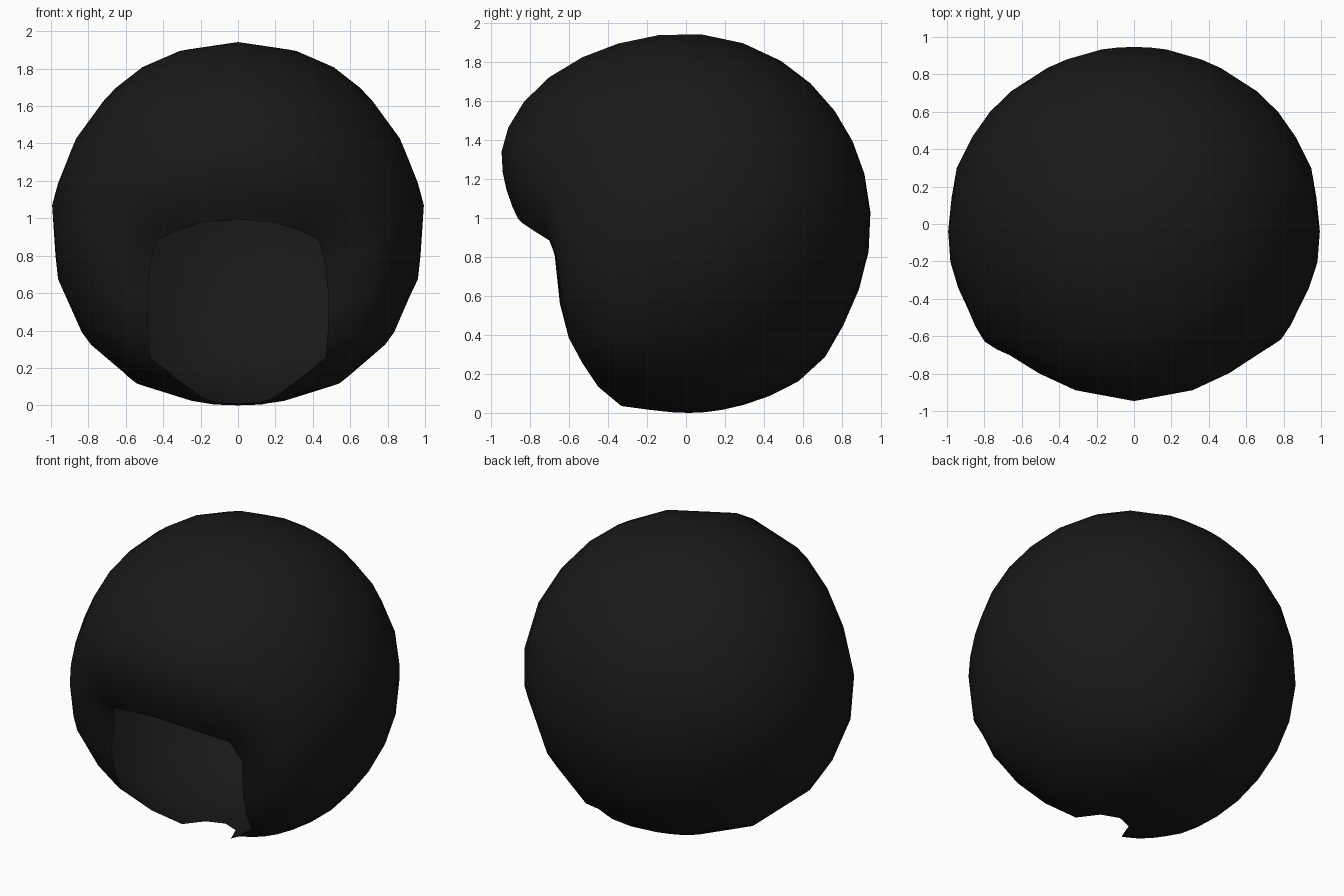
import bpy, bmesh, math
from mathutils import Vector

if "Cube" in bpy.data.objects:
    bpy.data.objects.remove(bpy.data.objects["Cube"])

CENTRE = Vector((0, 0, 0.97))
RADII = Vector((1.0, 0.95, 0.97))
POLE = Vector((0, 0.8, 0.6)).normalized()      # opposite the face opening

# right half of the face opening edge, from brow to nape
HALF = [(0, -.86, .99), (.2, -.84, .97), (.33, -.78, .93), (.43, -.70, .88), (.47, -.63, .74),
        (.485, -.64, .55), (.48, -.60, .38), (.47, -.53, .25), (.32, -.45, .13),
        (.18, -.33, .03), (.11, -.18, .01), (0, -.13, .005)]
rim = [Vector(p) for p in HALF]
rim += [Vector((-p.x, p.y, p.z)) for p in reversed(rim[1:-1])]


def lobe(d, axis, width):
    """Smooth bump around a direction."""
    return math.exp(-(d.angle(Vector(axis)) / width) ** 2)


def skull(d):
    """Distance from the centre to the rounded hair surface."""
    r = 1 / math.sqrt(sum((d[i] / RADII[i]) ** 2 for i in range(3)))
    r *= 1 + 0.085 * lobe(d, (0, -.84, .54), .5)           # fringe bulge
    r *= 1 + 0.04 * math.exp(-((d.z + .76) / .18) ** 2)    # fuller lower edge
    m = Vector((abs(d.x), d.y, d.z))
    side = 0.012 if d.x > 0 else 0.03
    r *= 1 + side * lobe(m, (.77, -.6, -.1), .26)          # side locks
    r *= 1 + 0.065 * lobe(m, (.67, -.61, -.46), .27)       # lower lock ends
    r *= 1 + 0.03 * lobe(m, (.5, -.48, -.75), .25)
    r *= 1 + 0.02 * lobe(m, (.8, -.2, -.5), .4)            # fuller cheeks
    r *= 1 - 0.018 * lobe(m, (.84, 0, .5), .3)             # flatter upper sides
    return r


def slerp(a, b, t):
    w = a.angle(b)
    return (a * math.sin((1 - t) * w) + b * math.sin(t * w)) / math.sin(w)


# hair shell: rows run from the opening edge round to the back
bm = bmesh.new()
rows = []
for t in (0, .03, .065, .1, .14, .19, .25, .32, .4, .48, .57, .66, .75, .84, .92):
    row = []
    for p in rim:
        v = p - CENTRE
        d0 = v.normalized()
        d = slerp(d0, POLE, t).normalized()
        tuck = v.length / skull(d0) - 1
        reach = .16 if p.z > .8 else .12
        f = 1 + tuck * max(0, 1 - t / reach) ** 1.3
        row.append(bm.verts.new(CENTRE + d * skull(d) * f))
    rows.append(row)
n = len(rim)
for a, b in zip(rows, rows[1:]):
    for i in range(n):
        j = (i + 1) % n
        bm.faces.new((a[i], a[j], b[j], b[i]))
tip = bm.verts.new(CENTRE + POLE * skull(POLE))
for i in range(n):
    bm.faces.new((rows[-1][i], rows[-1][(i + 1) % n], tip))
bmesh.ops.recalc_face_normals(bm, faces=bm.faces)
# make sure the shell faces outward
if sum(f.normal.dot(f.calc_center_median() - CENTRE) for f in bm.faces) < 0:
    bmesh.ops.reverse_faces(bm, faces=bm.faces)
# stand on the ground, centred front to back
low = min(v.co.z for v in bm.verts)
ys = [v.co.y for v in bm.verts]
bmesh.ops.translate(bm, verts=bm.verts, vec=(0, -(min(ys) + max(ys)) / 2, -low))

mesh = bpy.data.meshes.new("hair_shell")
bm.to_mesh(mesh)
bm.free()
for f in mesh.polygons:
    f.use_smooth = True
hair = bpy.data.objects.new("hair_shell", mesh)
bpy.context.collection.objects.link(hair)

black = bpy.data.materials.new("soft black")
black.diffuse_color = (0.0098, 0.0098, 0.0098, 1)
black.use_nodes = True
black.node_tree.nodes["Principled BSDF"].inputs["Base Color"].default_value = black.diffuse_color
mesh.materials.append(black)
